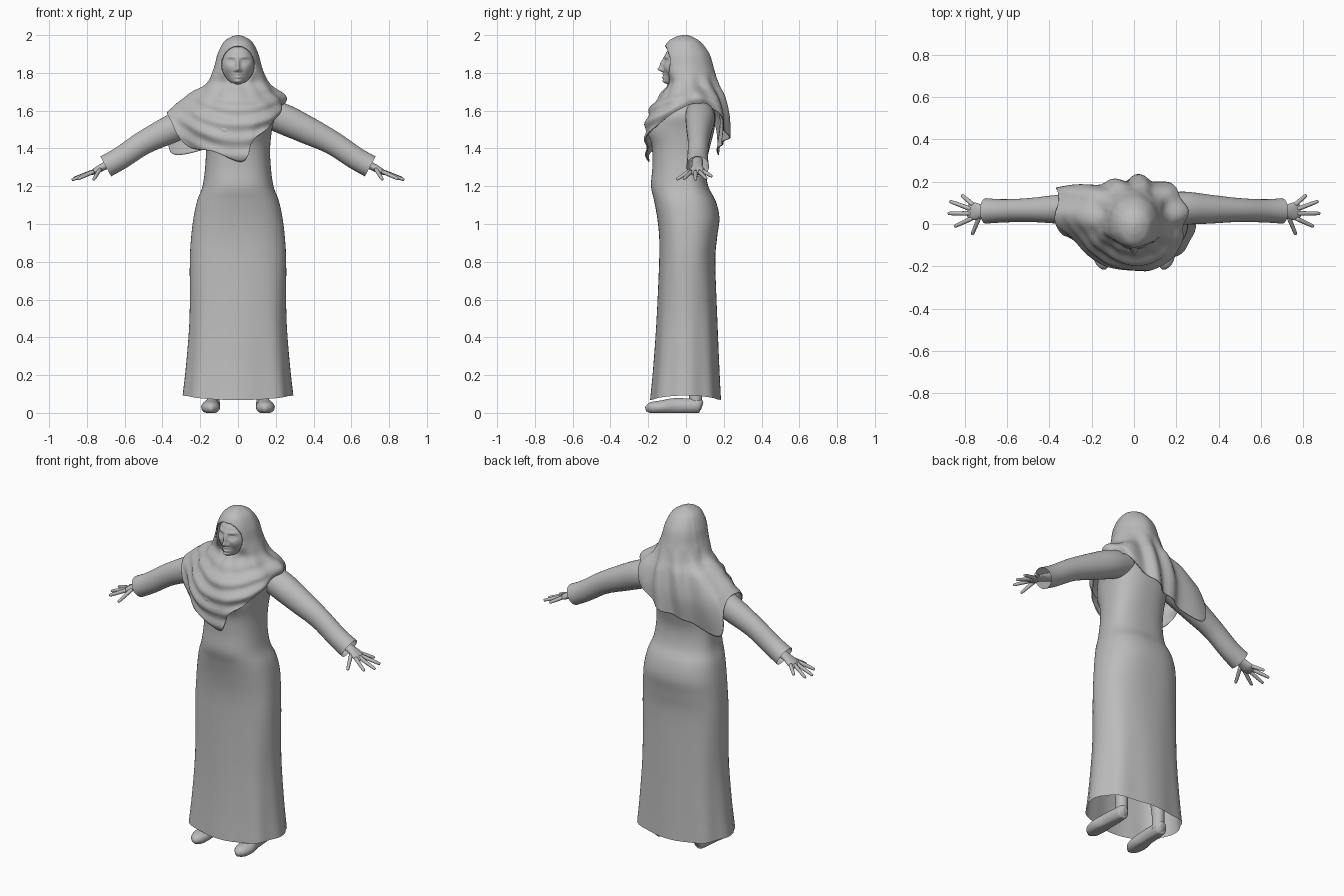
import bpy
import bmesh
from math import sin, cos, pi, atan2, exp, sqrt
from mathutils import Vector

if "Cube" in bpy.data.objects:
    bpy.data.objects.remove(bpy.data.objects["Cube"])

grey = bpy.data.materials.new("plain_grey")
grey.use_nodes = True
grey.diffuse_color = (0.5, 0.5, 0.5, 1)
grey.node_tree.nodes["Principled BSDF"].inputs["Base Color"].default_value = (0.5, 0.5, 0.5, 1)


def smooth_path(pts, steps, closed=False):
    """Spline that passes through every control point."""
    pts = [Vector(p) for p in pts]
    n = len(pts)
    pick = (lambda i: pts[i % n]) if closed else (lambda i: pts[min(max(i, 0), n - 1)])
    out = []
    for i in range(n if closed else n - 1):
        a, b, c, d = (pick(i + k) for k in (-1, 0, 1, 2))
        for s in range(steps):
            t = s / steps
            out.append(b + (c - a) * (t / 2) + (a * 2 - b * 5 + c * 4 - d) * (t * t / 2)
                       + (b * 3 - a - c * 3 + d) * (t ** 3 / 2))
    if not closed:
        out.append(pts[-1])
    return out


def add_loft(bm, rows, caps=(True, True)):
    """Bridge closed rings, optionally filling the ends."""
    rings = [[bm.verts.new(p) for p in row] for row in rows]
    n = len(rings[0])
    for r, s in zip(rings, rings[1:]):
        for i in range(n):
            j = (i + 1) % n
            bm.faces.new((r[i], r[j], s[j], s[i]))
    for ring, cap in zip((rings[0], rings[-1]), caps):
        if cap:
            bm.faces.new(ring)


def finish(name, bm):
    bmesh.ops.recalc_face_normals(bm, faces=bm.faces)
    mesh = bpy.data.meshes.new(name)
    bm.to_mesh(mesh)
    bm.free()
    mesh.materials.append(grey)
    mesh.polygons.foreach_set("use_smooth", [True] * len(mesh.polygons))
    obj = bpy.data.objects.new(name, mesh)
    bpy.context.collection.objects.link(obj)
    return obj


def tube(path, side=1, segs=20, steps=5):
    """Rings along points given as x, y, z, wide radius, thin radius."""
    pts = smooth_path(path, steps)
    centres = [Vector((p[0] * side, p[1], p[2])) for p in pts]
    rows = []
    for i, (c, p) in enumerate(zip(centres, pts)):
        d = (centres[min(i + 1, len(pts) - 1)] - centres[max(i - 1, 0)]).normalized()
        ref = Vector((1, 0, 0)) if abs(d.y) > 0.75 else Vector((0, 1, 0))
        wide = (ref - d * ref.dot(d)).normalized()
        thin = d.cross(wide)
        rows.append([c + wide * (p[3] * cos(a)) + thin * (p[4] * sin(a))
                     for a in (2 * pi * k / segs for k in range(segs))])
    return rows


def power(v, e):
    return abs(v) ** e * (1 if v > 0 else -1)


# Long dress: height, half width, front depth, back depth
dress = [(0.08, .29, .188, .183), (0.25, .272, .172, .175), (0.5, .255, .155, .165),
         (0.8, .255, .142, .155), (0.93, .248, .142, .165), (1.03, .236, .152, .177),
         (1.12, .217, .168, .158), (1.2, .188, .185, .118), (1.3, .174, .178, .105),
         (1.4, .17, .18, .125), (1.5, .18, .195, .15), (1.58, .195, .16, .155),
         (1.65, .16, .1, .14), (1.7, .07, .06, .1)]
rows = []
for z, hw, front, back in smooth_path(dress, 5):
    flare = max(0, 0.85 - z)
    row = []
    for k in range(84):
        a = 2 * pi * k / 84
        fold = 1 + 0.03 * flare * cos(8 * a) - 0.015 * flare
        x = hw * power(sin(a), 0.82) * fold
        y = -power(cos(a), 0.82) * (front if cos(a) > 0 else back) * fold
        if y < 0:
            y -= 0.02 * exp(-((abs(x) - .08) / .05) ** 2 - ((z - 1.5) / .05) ** 2)
        row.append((x, y, z - 0.015 * flare * cos(2 * a)))
    rows.append(row)
bm = bmesh.new()
add_loft(bm, rows, (False, True))
finish("dress", bm)

# Sleeves, hands, legs and shoes on both sides
sleeve = [(.12, .07, 1.6, .07, .07), (.23, .075, 1.56, .078, .08), (.36, .07, 1.5, .068, .074),
          (.5, .066, 1.43, .056, .063), (.62, .062, 1.35, .055, .06), (.7, .062, 1.305, .06, .06)]
palm = [(.64, .06, 1.335, .03, .025), (.71, .06, 1.305, .03, .02),
        (.755, .06, 1.28, .042, .017), (.785, .062, 1.268, .03, .009)]
fingers = [((.73, .035, 1.29), (.765, -.05, 1.235)), ((.765, .027, 1.277), (.85, -.012, 1.238)),
           ((.77, .05, 1.277), (.88, .05, 1.233)), ((.77, .07, 1.277), (.872, .108, 1.24)),
           ((.76, .09, 1.28), (.815, .137, 1.252))]
leg = [(.13, .05, .03, .035, .035), (.13, .05, .12, .036, .034),
       (.125, .04, .35, .055, .05), (.12, .02, .6, .07, .065)]
shoe = [(.135, .085, .035, .015, .02), (.135, .07, .038, .034, .038), (.137, .02, .036, .04, .04),
        (.14, -.06, .036, .042, .042), (.145, -.13, .03, .05, .036),
        (.143, -.185, .026, .038, .03), (.14, -.213, .02, .01, .012)]
for label, side in (("left", 1), ("right", -1)):
    bm = bmesh.new()
    add_loft(bm, tube(sleeve, side, 32), (True, False))
    finish(label + "_sleeve", bm)
    bm = bmesh.new()
    add_loft(bm, tube(palm, side))
    for base, tip in fingers:
        base, tip = Vector(base), Vector(tip)
        path = [(*base.lerp(tip, t), r, r) for t, r in ((0, .011), (.5, .01), (.93, .008), (1, .003))]
        add_loft(bm, tube(path, side, 12, 3))
    finish(label + "_hand", bm)
    bm = bmesh.new()
    add_loft(bm, tube(leg, side))
    finish(label + "_leg", bm)
    bm = bmesh.new()
    add_loft(bm, [[(p.x, p.y, max(p.z, 0)) for p in row] for row in tube(shoe, side, 28)])
    finish(label + "_shoe", bm)

# Head with modelled features: x, z, x spread, z spread, height
features = [(0, 1.75, .035, .03, .043), (0, 1.818, .012, .013, .026), (0, 1.845, .009, .028, .018),
            (0, 1.793, .02, .006, .009), (0, 1.778, .018, .006, .008), (0, 1.765, .02, .005, -.005)]
for side in (1, -1):
    features += [(side * .036, 1.862, .02, .012, -.013), (side * .036, 1.861, .013, .007, .008),
                 (side * .036, 1.884, .025, .008, .005), (side * .015, 1.812, .007, .007, .009),
                 (side * .05, 1.825, .025, .025, .006)]
bm = bmesh.new()
bmesh.ops.create_uvsphere(bm, u_segments=112, v_segments=80, radius=1)
for v in bm.verts:
    facing = min(1, max(0, -v.co.y * 2.5))
    v.co = (v.co.x * .09, v.co.y * .1 - .02, v.co.z * .115 + 1.845)
    v.co.y -= facing * sum(h * exp(-((v.co.x - x) / sx) ** 2 - ((v.co.z - z) / sz) ** 2)
                           for x, z, sx, sz, h in features)
finish("head", bm)
bm = bmesh.new()
add_loft(bm, tube([(0, .04, 1.62, .06, .06), (0, .02, 1.82, .055, .055)]))
finish("neck", bm)

# Scarf: shoulder, middle and hem points of each column, around from the front
columns = [
    ((0, -.185, 1.62), (.01, -.215, 1.5), (.025, -.205, 1.33)),
    ((.11, -.165, 1.62), (.1, -.205, 1.54), (.085, -.21, 1.45)),
    ((.19, -.1, 1.64), (.2, -.13, 1.58), (.175, -.16, 1.52)),
    ((.23, .03, 1.69), (.248, .03, 1.66), (.24, .03, 1.635)),
    ((.2, .12, 1.69), (.22, .145, 1.65), (.2, .16, 1.6)),
    ((.12, .175, 1.67), (.13, .195, 1.59), (.12, .2, 1.52)),
    ((.02, .2, 1.67), (.03, .22, 1.57), (.02, .225, 1.46)),
    ((-.1, .185, 1.67), (-.12, .2, 1.55), (-.14, .18, 1.41)),
    ((-.2, .15, 1.67), (-.27, .18, 1.54), (-.335, .17, 1.37)),
    ((-.23, .11, 1.69), (-.31, .15, 1.6), (-.36, .155, 1.53)),
    ((-.24, .06, 1.7), (-.32, .06, 1.64), (-.37, .06, 1.595)),
    ((-.23, -.01, 1.69), (-.31, -.02, 1.6), (-.35, -.035, 1.54)),
    ((-.19, -.08, 1.66), (-.27, -.09, 1.54), (-.27, -.08, 1.41)),
    ((-.1, -.15, 1.63), (-.14, -.19, 1.5), (-.13, -.18, 1.385))]
hood = [(2, .008, .02, .01), (1.988, .042, .06, .04), (1.96, .078, .1, .082),
        (1.9, .108, .122, .125), (1.82, .13, .118, .15), (1.74, .168, .097, .175)]
control = []
angles = [atan2(c[0][0], .03 - c[0][1]) for c in columns]
for z, hw, front, back in hood:
    control.append([(hw * sin(a), -cos(a) * (front if cos(a) > 0 else back), z) for a in angles])
control += [[c[k] for c in columns] for k in range(3)]
wide_rows = [smooth_path(row, 9, True) for row in control]
strips = [smooth_path(strip, 10) for strip in zip(*wide_rows)]
rows = [list(row) for row in zip(*strips)]
for row in rows:
    for p in row:
        # Curved swags in front, long hanging folds behind
        depth = min(1, max(0, (1.8 - p.z) / .12))
        front = min(1, max(0, .3 - p.y * 4))
        a = atan2(p.x, -p.y)
        push = .007 * sin(75 * (p.z - 1.2 * p.x ** 2)) * front + .012 * sin(11 * a + 8 * p.z) * (1 - front)
        out = Vector((p.x, p.y - .03, 0)).normalized()
        p += out * push * depth
bm = bmesh.new()
add_loft(bm, rows, (True, False))

# Face opening trimmed to a clean oval
def oval(p):
    return sqrt((p.x / .09) ** 2 + ((p.z - 1.842) / .1) ** 2)


gap = [f for f in bm.faces if f.calc_center_median().y < -.02 and oval(f.calc_center_median()) < 1]
bmesh.ops.delete(bm, geom=gap, context="FACES")
for v in bm.verts:
    if v.is_boundary and v.co.z > 1.72 and v.co.y < 0:
        k = oval(v.co)
        v.co.x /= k
        v.co.z = 1.842 + (v.co.z - 1.842) / k
scarf = finish("head_scarf", bm)
thick = scarf.modifiers.new("cloth_thickness", "SOLIDIFY")
thick.thickness = 0.006
thick.offset = -1
